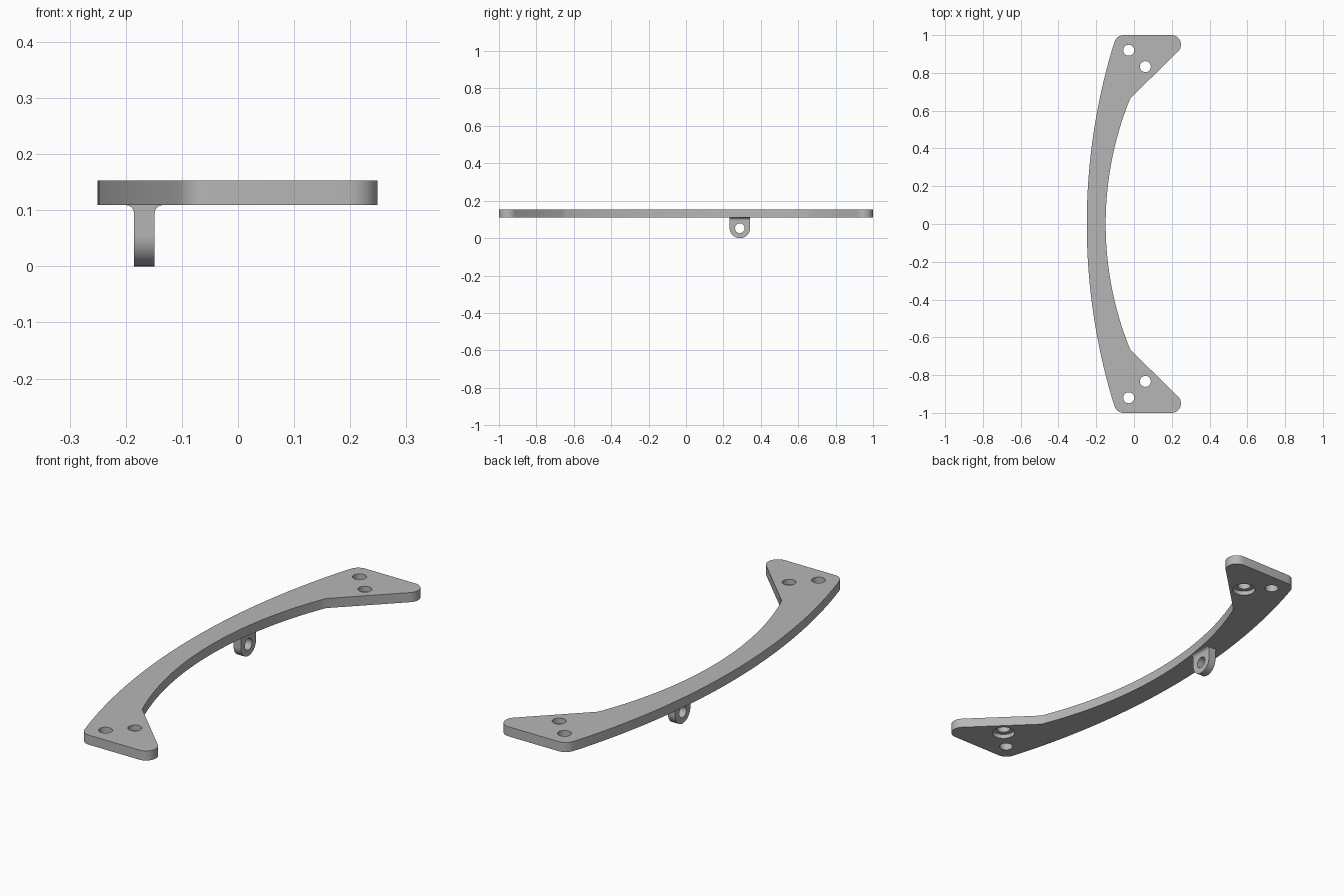
import bpy, bmesh, math
from mathutils import Matrix, Vector

cube = bpy.data.objects.get("Cube")
if cube:
    bpy.data.objects.remove(cube)

BOTTOM, TOP = 0.109, 0.153
LUG_X, LUG_Y, LUG_R, LUG_T = -0.167, 0.288, 0.055, 0.037

grey = bpy.data.materials.new("light grey")
grey.use_nodes = True
grey.diffuse_color = (0.47, 0.47, 0.47, 1)
grey.node_tree.nodes["Principled BSDF"].inputs["Base Color"].default_value = (0.47, 0.47, 0.47, 1)


def arc(cx, cy, r, a0, a1, n):
    """Points on an arc, angles in degrees."""
    angles = [math.radians(a0 + (a1 - a0) * i / n) for i in range(n + 1)]
    return [(cx + r * math.cos(a), cy + r * math.sin(a)) for a in angles]


def prism(name, outline, depth, place):
    """Extrude a flat outline and position it with a function of (u, v, w)."""
    bm = bmesh.new()
    base = bm.faces.new([bm.verts.new(place(u, v, 0)) for u, v in outline])
    shift = Vector(place(0, 0, depth)) - Vector(place(0, 0, 0))
    new = bmesh.ops.extrude_face_region(bm, geom=[base], use_keep_orig=True)["geom"]
    bmesh.ops.translate(bm, vec=shift, verts=[v for v in new if isinstance(v, bmesh.types.BMVert)])
    bmesh.ops.recalc_face_normals(bm, faces=bm.faces)
    return finish(name, bm)


def finish(name, bm):
    mesh = bpy.data.meshes.new(name)
    bm.to_mesh(mesh)
    bm.free()
    mesh.materials.append(grey)
    obj = bpy.data.objects.new(name, mesh)
    bpy.context.collection.objects.link(obj)
    return obj


def cylinder(bm, radius, length, matrix):
    bmesh.ops.create_cone(bm, cap_ends=True, segments=40, radius1=radius,
                          radius2=radius, depth=length, matrix=matrix)


def cut(obj, bm):
    """Subtract temporary geometry from an object."""
    cutter = finish("cutter", bm)
    cutter.hide_render = True
    mod = obj.modifiers.new("cut", "BOOLEAN")
    mod.operation, mod.solver, mod.object = "DIFFERENCE", "EXACT", cutter
    graph = bpy.context.evaluated_depsgraph_get()
    mesh = bpy.data.meshes.new_from_object(obj.evaluated_get(graph))
    obj.modifiers.clear()
    obj.data = mesh
    bpy.data.objects.remove(cutter)


def smooth(obj):
    bpy.ops.object.select_all(action="DESELECT")
    obj.select_set(True)
    bpy.context.view_layer.objects.active = obj
    bpy.ops.object.shade_smooth_by_angle(angle=math.radians(30))


# Curved plate: half outline from the inner middle round to the outer middle
inner_r, outer_r = 1.766, 3.25
half = arc(-0.15 + inner_r, 0, inner_r, 180, 180 - 22.12, 24)
half += arc(0.199, 0.95, 0.05, -45, 90, 14)
half += arc(-0.055, 0.95, 0.05, 90, 163, 8)
half += arc(-0.25 + outer_r, 0, outer_r, 163.2, 180, 24)
outline = half + [(x, -y) for x, y in reversed(half[1:-1])]
plate = prism("curved_plate", outline, TOP - BOTTOM, lambda u, v, w: (u, v, BOTTOM + w))

# Two screw holes at each end, the inner one counterbored from below
for bore, x, y, r, z in ((False, -0.028, 0.92, 0.029, 0.13), (False, 0.06, 0.833, 0.029, 0.13),
                         (True, 0.06, 0.833, 0.05, BOTTOM - 0.03)):
    holes = bmesh.new()
    for side in (-1, 1):
        cylinder(holes, r, 0.1, Matrix.Translation((x, side * y, z)))
    cut(plate, holes)
smooth(plate)

# Hanging lug: rounded tab with a cross hole
tab = arc(LUG_Y, LUG_R, LUG_R, 180, 360, 32)
tab += [(LUG_Y + LUG_R, BOTTOM), (LUG_Y - LUG_R, BOTTOM)]
lug = prism("lug", tab, LUG_T, lambda u, v, w: (LUG_X - LUG_T / 2 + w, u, v))
hole = bmesh.new()
cylinder(hole, 0.026, 0.2, Matrix.Translation((LUG_X, LUG_Y, 0.053)) @ Matrix.Rotation(math.pi / 2, 4, "Y"))
cut(lug, hole)
smooth(lug)

# Concave fillets joining the lug to the plate
FILLET = 0.014
for side, name in ((-1, "right_fillet"), (1, "left_fillet")):
    edge = LUG_X + side * LUG_T / 2
    profile = [(edge, BOTTOM)] + arc(edge + side * FILLET, BOTTOM - FILLET, FILLET,
                                     90, 90 + side * 90, 8)
    fillet = prism(name, profile, 2 * LUG_R, lambda u, v, w: (u, LUG_Y - LUG_R + w, v))
    smooth(fillet)
